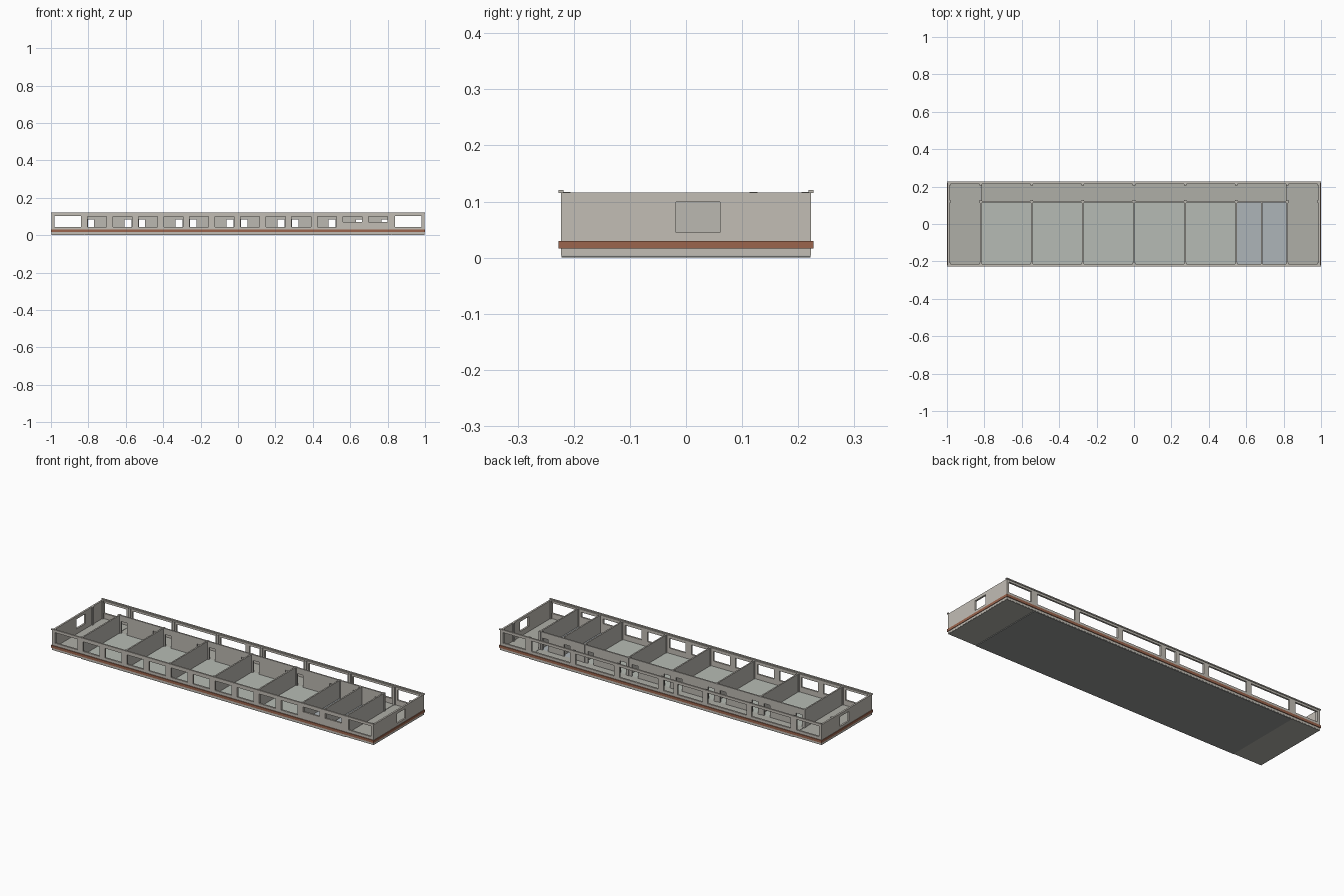
import bpy, bmesh
from mathutils import Vector

if "Cube" in bpy.data.objects:
    bpy.data.objects.remove(bpy.data.objects["Cube"])


def mat(name, c):
    m = bpy.data.materials.new(name)
    m.diffuse_color = (*c, 1)
    m.use_nodes = True
    m.node_tree.nodes["Principled BSDF"].inputs["Base Color"].default_value = m.diffuse_color
    return m


WALL = mat("warm_wall", (0.54, 0.51, 0.46))
INNER = mat("inner_wall", (0.50, 0.48, 0.44))
RED = mat("brick_band", (0.33, 0.13, 0.075))
FLOOR = mat("classroom_floor", (0.47, 0.50, 0.46))
HALL = mat("hall_floor", (0.43, 0.43, 0.39))
TILE = mat("washroom_floor", (0.42, 0.46, 0.48))
BASE = mat("slab_grey", (0.30, 0.31, 0.30))


def finish(bm, name, m):
    bmesh.ops.remove_doubles(bm, verts=bm.verts, dist=1e-6)
    bmesh.ops.recalc_face_normals(bm, faces=bm.faces)
    me = bpy.data.meshes.new(name)
    bm.to_mesh(me)
    bm.free()
    me.materials.append(m)
    ob = bpy.data.objects.new(name, me)
    bpy.context.collection.objects.link(ob)
    return ob


def box(name, lo, hi, m):
    bm = bmesh.new()
    lo, hi = Vector(lo), Vector(hi)
    bmesh.ops.create_cube(bm, size=1)
    for v in bm.verts:
        v.co = (lo + hi) / 2 + v.co * (hi - lo)
    return finish(bm, name, m)


def wall(name, axis, pos, t, span, z0, z1, holes, m):
    """Wall along an axis, with rectangular openings (a0, a1, z0, z1)."""
    us = sorted({*span, *[u for h in holes for u in h[:2]]})
    zs = sorted({z0, z1, *[z for h in holes for z in h[2:]]})

    def solid(i, j):
        if not (0 <= i < len(us) - 1 and 0 <= j < len(zs) - 1):
            return False
        u, z = (us[i] + us[i + 1]) / 2, (zs[j] + zs[j + 1]) / 2
        return not any(h[0] < u < h[1] and h[2] < z < h[3] for h in holes)

    bm = bmesh.new()

    def quad(pts):
        bm.faces.new([bm.verts.new((u, pos + w, z) if axis == 'x' else (pos + w, u, z))
                      for u, w, z in pts])

    a, b = -t / 2, t / 2
    for i in range(len(us) - 1):
        for j in range(len(zs) - 1):
            if not solid(i, j):
                continue
            u0, u1, v0, v1 = us[i], us[i + 1], zs[j], zs[j + 1]
            for w in (a, b):
                quad([(u0, w, v0), (u1, w, v0), (u1, w, v1), (u0, w, v1)])
            for di, u in ((-1, u0), (1, u1)):
                if not solid(i + di, j):
                    quad([(u, a, v0), (u, b, v0), (u, b, v1), (u, a, v1)])
            for dj, v in ((-1, v0), (1, v1)):
                if not solid(i, j + dj):
                    quad([(u0, a, v), (u1, a, v), (u1, b, v), (u0, b, v)])
    return finish(bm, name, m)


X, Y, T = 0.997, 0.223, 0.010
FL, TOP = 0.016, 0.116
BAY, HALLY, E = 0.273, 0.12, 0.819
parts = [-E, -0.546, -0.273, 0, 0.273, 0.546, 0.6825, E]

# slabs and floor finishes
box("main_slab", (-E, -Y + .001, 0), (E, Y - .001, FL - .002), BASE)
box("classroom_floor", (-E, -Y + T, FL - .002), (0.546, HALLY, FL), FLOOR)
box("washroom_floor", (0.546, -Y + T, FL - .002), (E, HALLY, FL), TILE)
box("corridor_floor", (-E, HALLY, FL - .002), (E, Y - T, FL), HALL)
for s, n in ((-1, "left"), (1, "right")):
    x0, x1 = sorted((s * (E + .002), s * (X - .001)))
    box(n + "_stair_slab", (x0, -Y + .001, .002), (x1, Y - .001, FL), HALL)

# front wall: ten classroom windows, two high washroom windows, stair windows
ends = [(-.982, -.84, .045, .104), (.84, .982, .045, .104)]
front = list(ends)
for k in range(12):
    c = -E + BAY / 4 + k * BAY / 2 - .003
    front.append((c - .051, c + .051, .045 if k < 10 else .072, .099))
wall("front_wall", 'x', -Y + T / 2, T, (-X, X), .004, TOP, front, WALL)

# back wall: one wide corridor window per bay, the middle one split
back = list(ends)
for k in range(6):
    a = -E + k * BAY + .016
    b = a + BAY - .032
    if k == 2:
        back += [(a, a + .155, .045, .104), (a + .178, b, .045, .104)]
    else:
        back.append((a, b, .045, .104))
wall("back_wall", 'x', Y - T / 2, T, (-X, X), .004, TOP, back, WALL)

# end walls, copings and brick bands
for s, n in ((-1, "left"), (1, "right")):
    wall(n + "_end_wall", 'y', s * (X - T / 2), T, (-Y + T, Y - T), .004, TOP,
         [(-.018, .061, .045, .099)], WALL)
    x0, x1 = sorted((s * X, s * 1.0))
    box(n + "_band", (x0, -Y, .016), (x1, Y, .030), RED)
for s, n in ((-1, "front"), (1, "back")):
    y0, y1 = sorted((s * (Y - .005), s * (Y + .004)))
    box(n + "_coping", (-1, y0, .115), (1, y1, .121), WALL)
    y0, y1 = sorted((s * Y, s * (Y + .004)))
    box(n + "_band", (-1, y0, .016), (1, y1, .030), RED)

# corridor wall with two doors per classroom and one per washroom
doors = []
for a, b in zip(parts[:5], parts[1:6]):
    doors += [(a + .013, a + .050, FL, .083), (b - .061, b - .024, FL, .083)]
doors += [(.632, .668, FL, .083), (.767, .803, FL, .083)]
wall("corridor_wall", 'x', HALLY, .008, (-E, E), FL, TOP, doors, INNER)

# partitions and pilasters
for i, x in enumerate(parts):
    wall(f"partition_{i}", 'y', x, .008, (-Y + T, HALLY - .004), FL, TOP, [], INNER)
    if i != 6:
        for y in (-Y + T, HALLY, Y - T):
            box(f"pilaster_{i}", (x - .007, y - .007, FL), (x + .007, y + .007, TOP + .001), INNER)
for s in (-1, 1):
    for y in (-Y + T, HALLY, Y - T):
        box("end_pilaster", (s * (X - T) - .007, y - .007, FL), (s * (X - T) + .007, y + .007, TOP + .001), INNER)
